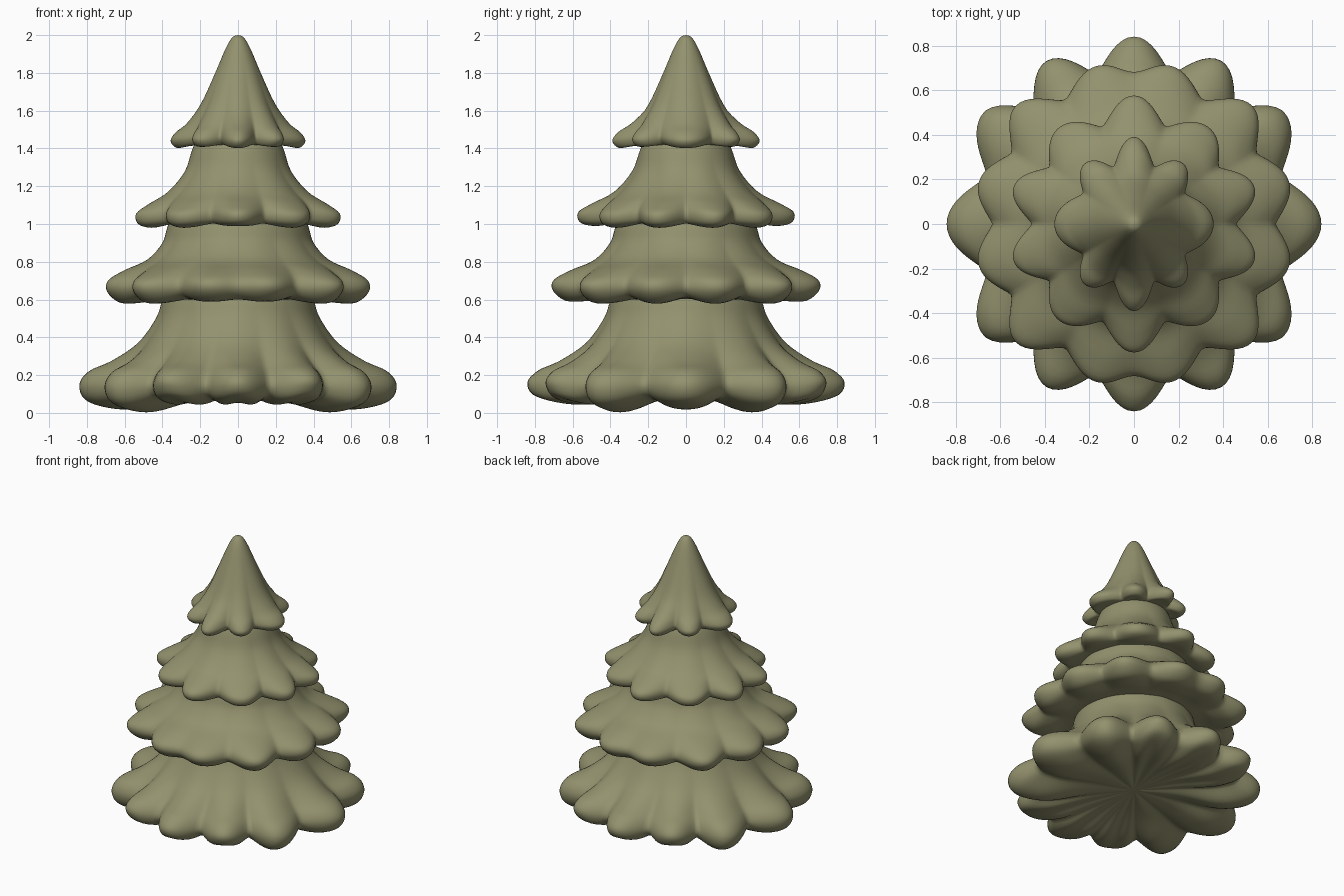
import bpy, bmesh, math

if "Cube" in bpy.data.objects:
    bpy.data.objects.remove(bpy.data.objects["Cube"])

leaf = bpy.data.materials.new("olive green")
leaf.diffuse_color = (0.29, 0.285, 0.155, 1)
leaf.use_nodes = True
leaf.node_tree.nodes["Principled BSDF"].inputs["Base Color"].default_value = leaf.diffuse_color


def smooth_profile(pts, steps=4):
    """Catmull-Rom resampling of a list of tuples."""
    out = []
    for i in range(len(pts) - 1):
        a, b = pts[max(i - 1, 0)], pts[i]
        c, d = pts[i + 1], pts[min(i + 2, len(pts) - 1)]
        for s in range(steps):
            t = s / steps
            out.append([0.5 * (2 * q + (r - p) * t + (2 * p - 5 * q + 4 * r - u) * t * t
                               + (3 * q - p - 3 * r + u) * t ** 3)
                        for p, q, r, u in zip(a, b, c, d)])
    out.append(list(pts[-1]))
    return out


def lobe_at(th, nodes):
    """Blend (angle, lobe weight, tip scale, bottom lift) nodes of one quadrant."""
    a = math.degrees(math.atan2(abs(math.sin(th)), abs(math.cos(th))))
    for p, q in zip(nodes, nodes[1:]):
        if a <= q[0] + 1e-6:
            t = 0.5 - 0.5 * math.cos(math.pi * (a - p[0]) / (q[0] - p[0]))
            w, s, l = [p[i] + (q[i] - p[i]) * t for i in (1, 2, 3)]
            return max(w, 0) ** 0.65, s, l


def tier(name, nodes, pts, seg=192):
    """Lobed skirt: pts are (lobe radius, lobe z, notch radius, notch z)."""
    bm = bmesh.new()
    rings = []
    zmin = min(p[1] for p in pts)
    angles = [2 * math.pi * k / seg for k in range(seg)]
    lobes = [lobe_at(th, nodes) for th in angles]
    for rl, zl, rn, zn in smooth_profile(pts):
        ring = []
        for th, (w, s, lift) in zip(angles, lobes):
            low = max(0, 1 - (zl - zmin) / 0.2)
            r = rn + (rl - rn) * w
            r *= 1 + (s - 1) * min(1, low * 2)
            z = zn + (zl - zn) * w + lift * w * low * min(1, rl * 2)
            ring.append(bm.verts.new((r * math.cos(th), r * math.sin(th), z)))
        rings.append(ring)
    for a, b in zip(rings, rings[1:]):
        for k in range(seg):
            j = (k + 1) % seg
            bm.faces.new((a[k], b[k], b[j], a[j]))
    bmesh.ops.remove_doubles(bm, verts=bm.verts, dist=0.0002)
    bmesh.ops.recalc_face_normals(bm, faces=bm.faces)
    for f in bm.faces:
        f.smooth = True
    me = bpy.data.meshes.new(name)
    bm.to_mesh(me)
    bm.free()
    me.materials.append(leaf)
    ob = bpy.data.objects.new(name, me)
    bpy.context.collection.objects.link(ob)
    return ob


# pointed top, 8 lobes
tier("top_tier",
     [(0, 1, .97, 0), (31, 0, .98, 0), (51, 1, .95, .01), (70, 0, 1, 0), (90, 1, 1.06, 0)], [
    (0, 2.0, 0, 2.0), (.03, 1.988, .03, 1.988), (.065, 1.93, .065, 1.93),
    (.125, 1.79, .123, 1.79), (.20, 1.63, .19, 1.63), (.275, 1.535, .24, 1.54),
    (.34, 1.485, .265, 1.49), (.368, 1.44, .272, 1.455), (.335, 1.403, .255, 1.43),
    (.27, 1.412, .23, 1.42), (.19, 1.42, .19, 1.42)])

# upper middle skirt, 10 lobes
tier("upper_tier",
     [(0, 0, 1, 0), (17, 1, 1, 0), (34, 0, 1, 0), (52, 1, .97, 0), (72, 0, 1, 0),
      (90, 1, 1.02, .01)], [
    (.19, 1.50, .19, 1.50), (.24, 1.40, .24, 1.40), (.285, 1.28, .28, 1.28),
    (.38, 1.17, .355, 1.18), (.49, 1.105, .42, 1.12), (.56, 1.055, .455, 1.07),
    (.55, 1.00, .455, 1.03), (.48, .98, .43, 1.005), (.40, .995, .38, 1.005),
    (.30, 1.01, .30, 1.01)])

# lower middle skirt, 12 lobes
tier("lower_tier",
     [(0, 0, 1, 0), (15, 1, .99, 0), (30, 0, 1, 0), (45, 1, 1.03, 0), (61, 0, 1, 0),
      (77, 1, 1, .01), (90, .35, 1, .01)], [
    (.34, 1.08, .34, 1.08), (.375, .98, .375, .98), (.405, .90, .40, .90),
    (.49, .81, .465, .82), (.62, .755, .56, .76), (.715, .70, .62, .71),
    (.72, .64, .635, .66), (.65, .583, .60, .62), (.54, .583, .52, .61),
    (.45, .60, .45, .605), (.35, .60, .35, .60)])

# wide base skirt with a hollow underside, 12 lobes
tier("base_tier",
     [(0, 1, 1, .015), (18, 0, 1, 0), (36, 1, 1, 0), (49, 0, 1, 0), (62, 1, .98, .05),
      (76, 0, 1, 0), (90, 1, 1, .05)], [
    (.36, .70, .36, .70), (.40, .60, .40, .60), (.435, .50, .43, .50),
    (.53, .37, .51, .37), (.67, .275, .60, .265), (.79, .22, .67, .20),
    (.84, .145, .695, .145), (.81, .06, .67, .10), (.70, .015, .61, .08),
    (.55, .006, .50, .07), (.30, .06, .30, .08), (0, .09, 0, .09)])
